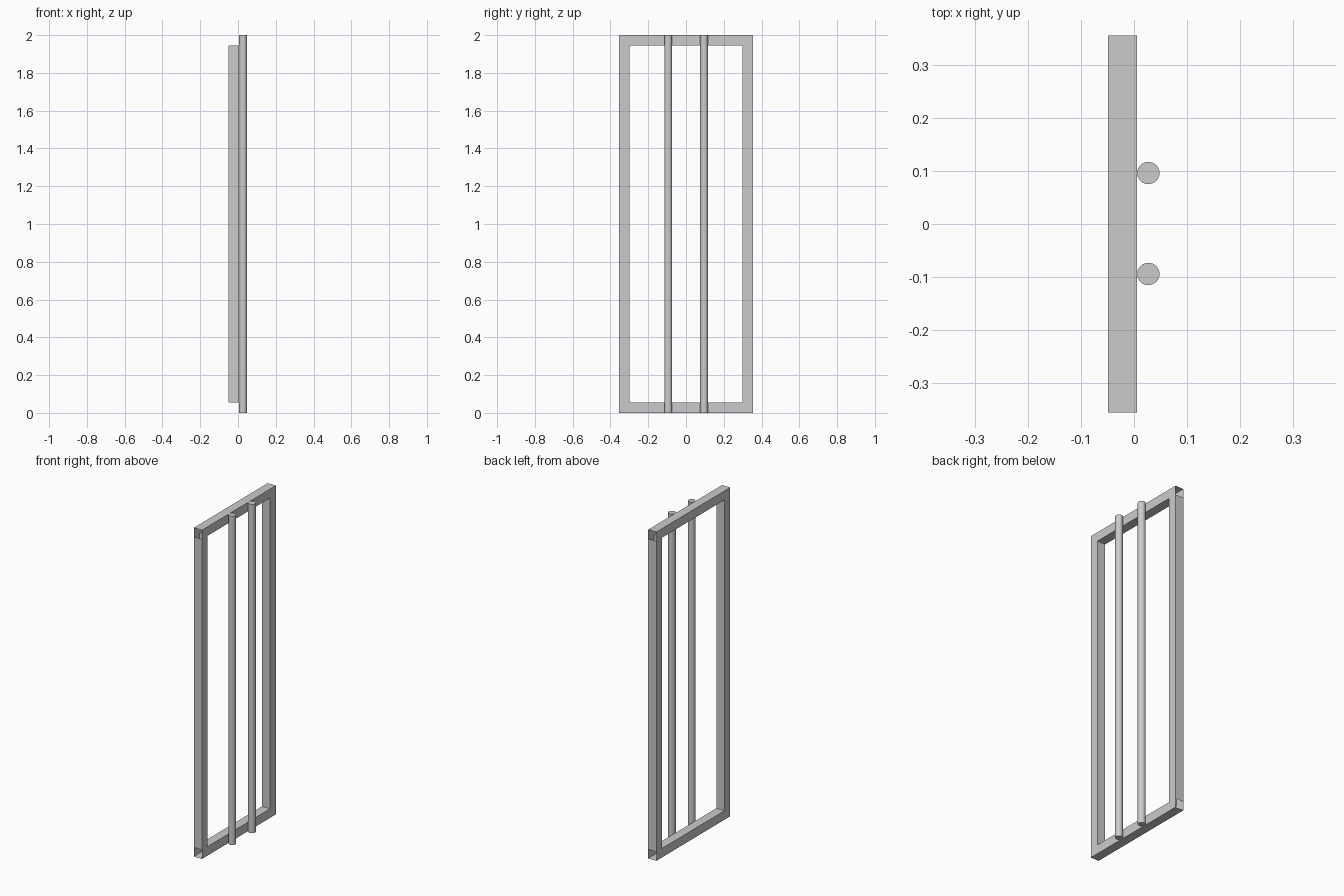
import bpy
import bmesh
from math import radians
from mathutils import Vector

default = bpy.data.objects.get("Cube")
if default:
    bpy.data.objects.remove(default, do_unlink=True)

HEIGHT, HALF_WIDTH, TUBE = 2.0, 0.355, 0.055
BACK_X, FRONT_X = -0.049, 0.006
ROD_RADIUS = 0.021
INNER_Y = HALF_WIDTH - TUBE

# Plain grey metal
grey = bpy.data.materials.new("grey_metal")
grey.use_nodes = True
colour = (0.6, 0.6, 0.6, 1)
grey.diffuse_color = colour
grey.node_tree.nodes["Principled BSDF"].inputs["Base Color"].default_value = colour


def make_object(name, bm):
    bmesh.ops.recalc_face_normals(bm, faces=bm.faces)
    mesh = bpy.data.meshes.new(name)
    bm.to_mesh(mesh)
    bm.free()
    mesh.materials.append(grey)
    obj = bpy.data.objects.new(name, mesh)
    bpy.context.collection.objects.link(obj)
    return obj


def in_window(p):
    return abs(p.y) < INNER_Y + 0.001 and TUBE - 0.001 < p.z < HEIGHT - TUBE + 0.001


# Frame: a hollow square-tube rectangle, cut into corners and straights
bm = bmesh.new()
bmesh.ops.create_cube(bm, size=1)
for v in bm.verts:
    v.co = Vector((FRONT_X if v.co.x > 0 else BACK_X,
                   v.co.y * 2 * HALF_WIDTH,
                   (v.co.z + 0.5) * HEIGHT))
cuts = [((0, y, 0), (0, 1, 0)) for y in (-INNER_Y, INNER_Y)]
cuts += [((0, 0, z), (0, 0, 1)) for z in (TUBE, HEIGHT - TUBE)]
for point, normal in cuts:
    bmesh.ops.bisect_plane(bm, geom=bm.verts[:] + bm.edges[:] + bm.faces[:],
                           plane_co=point, plane_no=normal)

# Open the middle, and the ends of the top and bottom rails
opened = []
for f in bm.faces:
    c = f.calc_center_median()
    middle = abs(f.normal.x) > 0.9 and in_window(c)
    rail_end = abs(f.normal.y) > 0.9 and not TUBE < c.z < HEIGHT - TUBE
    if middle or rail_end:
        opened.append(f)
bmesh.ops.delete(bm, geom=opened, context='FACES')

# Inner walls of the frame
rim = [e for e in bm.edges if e.is_boundary and all(in_window(v.co) for v in e.verts)]
bmesh.ops.bridge_loops(bm, edges=rim)
make_object("frame", bm)

# Two upright round rods standing against the frame
for name, y in (("front_rod", -0.094), ("back_rod", 0.096)):
    bm = bmesh.new()
    bmesh.ops.create_cone(bm, cap_ends=True, segments=32, radius1=ROD_RADIUS,
                          radius2=ROD_RADIUS, depth=HEIGHT)
    bmesh.ops.translate(bm, verts=bm.verts, vec=(FRONT_X + ROD_RADIUS, y, HEIGHT / 2))
    rod = make_object(name, bm)
    bpy.ops.object.select_all(action='DESELECT')
    rod.select_set(True)
    bpy.context.view_layer.objects.active = rod
    bpy.ops.object.shade_smooth_by_angle(angle=radians(30))
